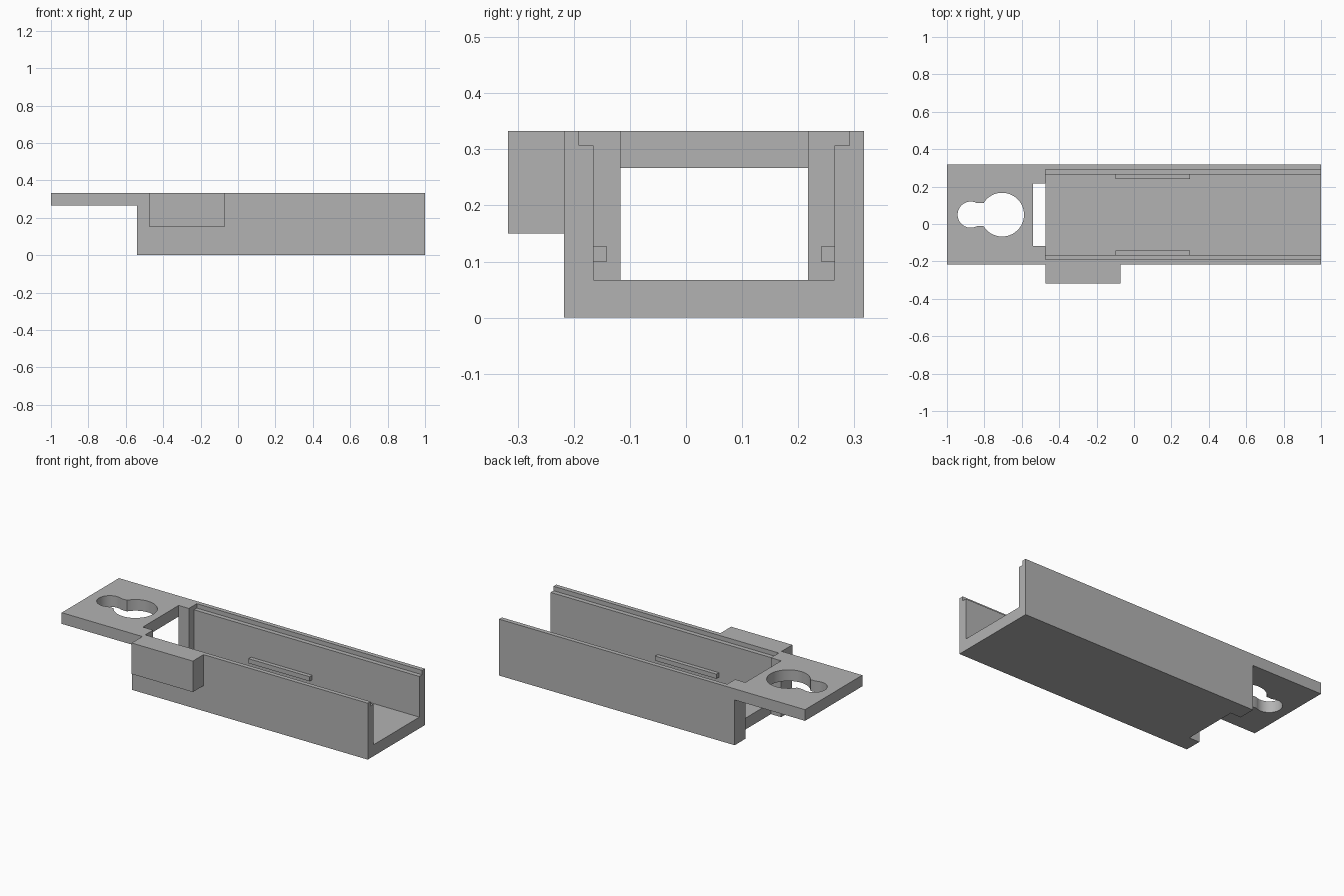
import bpy
import bmesh
from math import asin, cos, sin, pi
from mathutils import Vector

cube = bpy.data.objects.get("Cube")
if cube:
    bpy.data.objects.remove(cube, do_unlink=True)

MID_Y = 0.05        # centre line of the channel
HALF_W = 0.267      # half of the outer width
TOP = 0.333
WALL_X = -0.54      # outer face of the end wall
CHANNEL_X = -0.473  # inner face of the end wall

grey = bpy.data.materials.new("plain grey")
grey.use_nodes = True
colour = (0.45, 0.45, 0.45, 1)
grey.diffuse_color = colour
grey.node_tree.nodes["Principled BSDF"].inputs["Base Color"].default_value = colour


def prism(name, outline, axis, start, end):
    """Extrude a closed outline along x, y or z; the outline uses the other two axes."""
    bm = bmesh.new()
    verts = []
    for p in outline:
        co = list(p)
        co.insert("xyz".index(axis), start)
        verts.append(bm.verts.new(co))
    face = bm.faces.new(verts)
    moved = bmesh.ops.extrude_face_region(bm, geom=[face])["geom"]
    shift = Vector([end - start if a == axis else 0 for a in "xyz"])
    bmesh.ops.translate(bm, vec=shift, verts=[v for v in moved if isinstance(v, bmesh.types.BMVert)])
    bmesh.ops.recalc_face_normals(bm, faces=bm.faces)
    mesh = bpy.data.meshes.new(name)
    bm.to_mesh(mesh)
    bm.free()
    mesh.materials.append(grey)
    obj = bpy.data.objects.new(name, mesh)
    bpy.context.collection.objects.link(obj)
    return obj


def box(name, x, y, z):
    return prism(name, [(x[0], y[0]), (x[1], y[0]), (x[1], y[1]), (x[0], y[1])], "z", *z)


def cut(obj, cutter):
    mod = obj.modifiers.new("cut", "BOOLEAN")
    mod.operation = "DIFFERENCE"
    mod.solver = "EXACT"
    mod.object = cutter
    cutter.hide_render = True
    bpy.context.view_layer.objects.active = obj
    bpy.ops.object.modifier_apply(modifier=mod.name)
    bpy.data.objects.remove(cutter, do_unlink=True)


# Body and hanging plate share one side profile
side = [(-1, 0.267), (WALL_X, 0.267), (WALL_X, 0), (1, 0), (1, TOP), (-1, TOP)]
body = prism("channel_body", side, "y", MID_Y - HALF_W, MID_Y + HALF_W)

# Channel with a stepped lip along both top edges
half = [(0.2145, 0.067), (0.2145, 0.307), (0.241, 0.307), (0.241, 0.5)]
section = [(MID_Y + y, z) for y, z in half] + [(MID_Y - y, z) for y, z in reversed(half)]
cut(body, prism("channel_cutter", section, "x", CHANNEL_X, 1.1))

# Opening through the end wall, from top to bottom
cut(body, box("opening_cutter", (WALL_X, CHANNEL_X), (MID_Y - 0.167, MID_Y + 0.167), (-0.1, 0.5)))

# Keyhole: large circle, short neck and small circle
def arc(cx, r, a, b, steps):
    angles = [a + (b - a) * i / steps for i in range(steps + 1)]
    return [(cx + r * cos(t), MID_Y + r * sin(t)) for t in angles]


NECK, BIG, SMALL = 0.062, 0.117, 0.07
big_end = pi - asin(NECK / BIG)
small_start = asin(NECK / SMALL)
keyhole = arc(-0.705, BIG, -big_end, big_end, 48)
keyhole += arc(-0.873, SMALL, small_start, 2 * pi - small_start, 32)
cut(body, prism("keyhole_cutter", keyhole, "z", 0.2, 0.5))

# Block on the front wall
box("side_block", (CHANNEL_X, -0.073), (-0.317, MID_Y - HALF_W), (0.15, TOP))

# Small ribs on the inner walls
for name, s in (("back_rib", 1), ("front_rib", -1)):
    ys = sorted((MID_Y + s * 0.191, MID_Y + s * 0.2145))
    box(name, (-0.1, 0.3), ys, (0.1, 0.127))

# Smooth keyhole walls, sharp edges elsewhere
bpy.ops.object.select_all(action="DESELECT")
body.select_set(True)
bpy.context.view_layer.objects.active = body
bpy.ops.object.shade_smooth_by_angle(angle=pi / 6)
